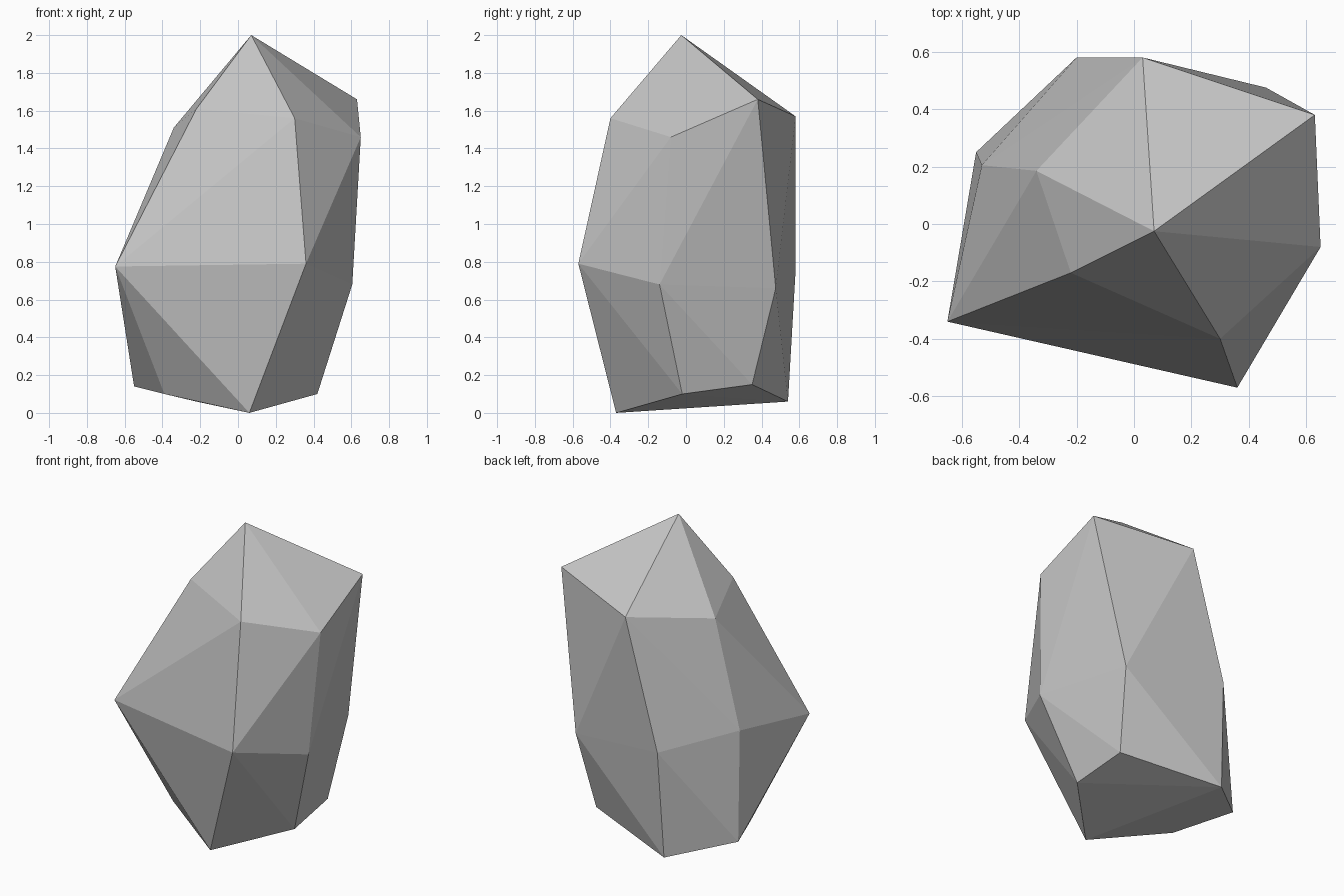
import bpy
import bmesh

# Remove only the default cube
cube = bpy.data.objects.get("Cube")
if cube:
    bpy.data.objects.remove(cube, do_unlink=True)


def make_material(name, colour):
    material = bpy.data.materials.new(name)
    material.use_nodes = True
    material.diffuse_color = colour
    shader = material.node_tree.nodes["Principled BSDF"]
    shader.inputs["Base Color"].default_value = colour
    shader.inputs["Roughness"].default_value = 0.9
    return material


def make_hull(name, rings, material):
    """Wrap a tight faceted skin around stacked rings of corner points."""
    bm = bmesh.new()
    for ring in rings:
        for corner in ring:
            bm.verts.new(corner)
    hull = bmesh.ops.convex_hull(bm, input=bm.verts[:])
    spare = [v for v in hull["geom_interior"] if isinstance(v, bmesh.types.BMVert)]
    bmesh.ops.delete(bm, geom=spare, context="VERTS")
    bmesh.ops.recalc_face_normals(bm, faces=bm.faces[:])
    for face in bm.faces:
        face.smooth = False
    mesh = bpy.data.meshes.new(name)
    bm.to_mesh(mesh)
    bm.free()
    mesh.materials.append(material)
    rock = bpy.data.objects.new(name, mesh)
    bpy.context.collection.objects.link(rock)
    return rock


# Chipped stone: rings of corners, each running round from the front
base = [(0.06, -0.37, 0), (0.42, -0.02, 0.1), (0.4, 0.35, 0.15),
        (-0.22, 0.54, 0.06), (-0.55, 0.25, 0.14), (-0.39, -0.11, 0.1)]
waist = [(0.36, -0.57, 0.79), (0.605, -0.14, 0.68), (0.46, 0.475, 0.66),
         (-0.2, 0.58, 0.75), (-0.53, 0.205, 0.84), (-0.65, -0.34, 0.775)]
shoulder = [(0.3, -0.4, 1.56), (0.65, -0.08, 1.46), (0.63, 0.38, 1.66),
            (0.03, 0.58, 1.57), (-0.34, 0.185, 1.51), (-0.22, -0.17, 1.61)]
peak = [(0.07, -0.025, 2)]

stone_grey = make_material("stone grey", (0.55, 0.55, 0.55, 1))
make_hull("rock", [base, waist, shoulder, peak], stone_grey)
